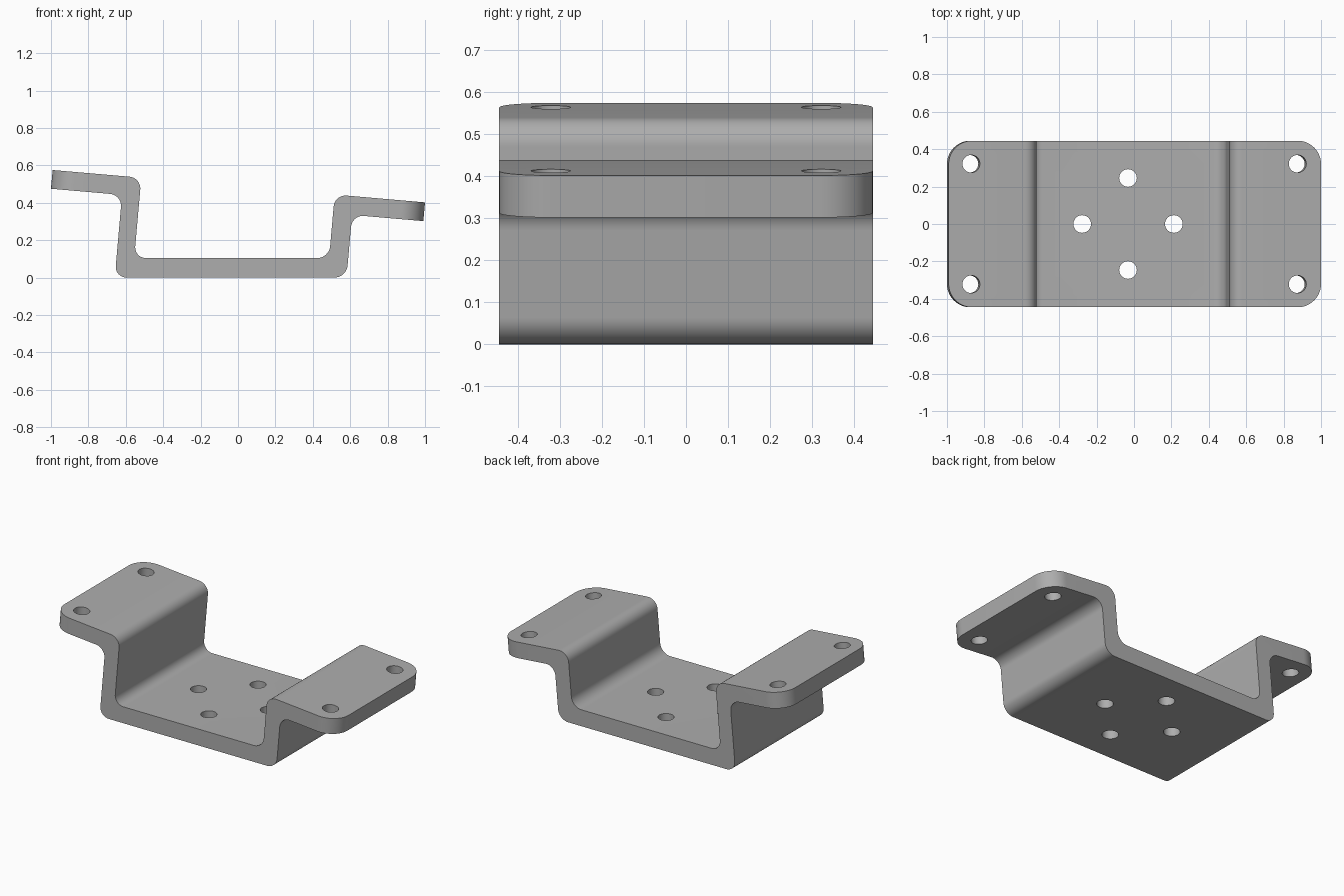
import bpy, bmesh, math
from mathutils import Matrix

cube = bpy.data.objects.get("Cube")
if cube:
    bpy.data.objects.remove(cube, do_unlink=True)

HALF_DEPTH = 0.445
TILT = math.radians(5)      # lean of the walls and flanges
HOLE_R = 0.047

grey = bpy.data.materials.new("plain grey")
grey.use_nodes = True
colour = (0.42, 0.42, 0.42, 1)
grey.diffuse_color = colour
grey.node_tree.nodes["Principled BSDF"].inputs["Base Color"].default_value = colour


def make_object(name, bm):
    bmesh.ops.recalc_face_normals(bm, faces=bm.faces)
    mesh = bpy.data.meshes.new(name)
    bm.to_mesh(mesh)
    bm.free()
    mesh.materials.append(grey)
    obj = bpy.data.objects.new(name, mesh)
    bpy.context.collection.objects.link(obj)
    return obj


# Bent strip: sharp profile in the XZ plane, extruded along Y
profile = [(-1.0, 0.475), (-0.62, 0.442), (-0.659, 0), (0.58, 0),
           (0.61, 0.335), (0.991, 0.302), (1.0, 0.402), (0.517, 0.444),
           (0.487, 0.104), (-0.555, 0.104), (-0.517, 0.534), (-0.991, 0.575)]
bm = bmesh.new()
face = bm.faces.new([bm.verts.new((x, -HALF_DEPTH, z)) for x, z in profile])
extruded = bmesh.ops.extrude_face_region(bm, geom=[face])["geom"]
bmesh.ops.translate(bm, vec=(0, 2 * HALF_DEPTH, 0),
                    verts=[g for g in extruded if isinstance(g, bmesh.types.BMVert)])


def is_end(vert):
    return abs(vert.co.x) > 0.95


def runs_along_y(edge):
    a, b = edge.verts
    return abs(a.co.y - b.co.y) > HALF_DEPTH


# Rounded bends, then rounded flange corners
bends = [e for e in bm.edges if runs_along_y(e) and not is_end(e.verts[0])]
bmesh.ops.bevel(bm, geom=bends, offset=0.064, segments=10, profile=0.5, affect='EDGES')
corners = [e for e in bm.edges if all(is_end(v) for v in e.verts) and not runs_along_y(e)]
bmesh.ops.bevel(bm, geom=corners, offset=0.125, segments=14, profile=0.5, affect='EDGES')
bracket = make_object("bracket", bm)

# Hole cutters: four upright in the base, two tilted in each flange
holes = [(-0.032, 0.246, 0.05, 0), (-0.032, -0.246, 0.05, 0),
         (-0.277, 0, 0.05, 0), (0.213, 0, 0.05, 0)]
for y in (-0.322, 0.322):
    holes += [(-0.875, y, 0.515, TILT), (0.87, y, 0.363, TILT)]
bm = bmesh.new()
for x, y, z, tilt in holes:
    place = Matrix.Translation((x, y, z)) @ Matrix.Rotation(tilt, 4, 'Y')
    bmesh.ops.create_cone(bm, cap_ends=True, segments=40, radius1=HOLE_R,
                          radius2=HOLE_R, depth=0.2, matrix=place)
cutter = make_object("hole_cutter", bm)
cutter.hide_render = True
cutter.hide_viewport = True

cut = bracket.modifiers.new("holes", 'BOOLEAN')
cut.operation = 'DIFFERENCE'
cut.solver = 'EXACT'
cut.object = cutter

# Bake the holes, drop the cutter and shade the bends smoothly
bpy.context.view_layer.update()
depsgraph = bpy.context.evaluated_depsgraph_get()
finished = bpy.data.meshes.new_from_object(bracket.evaluated_get(depsgraph))
bracket.modifiers.clear()
bracket.data = finished
bpy.data.objects.remove(cutter, do_unlink=True)
for obj in bpy.context.selected_objects:
    obj.select_set(False)
bracket.select_set(True)
bpy.context.view_layer.objects.active = bracket
bpy.ops.object.shade_smooth_by_angle(angle=math.radians(30))
